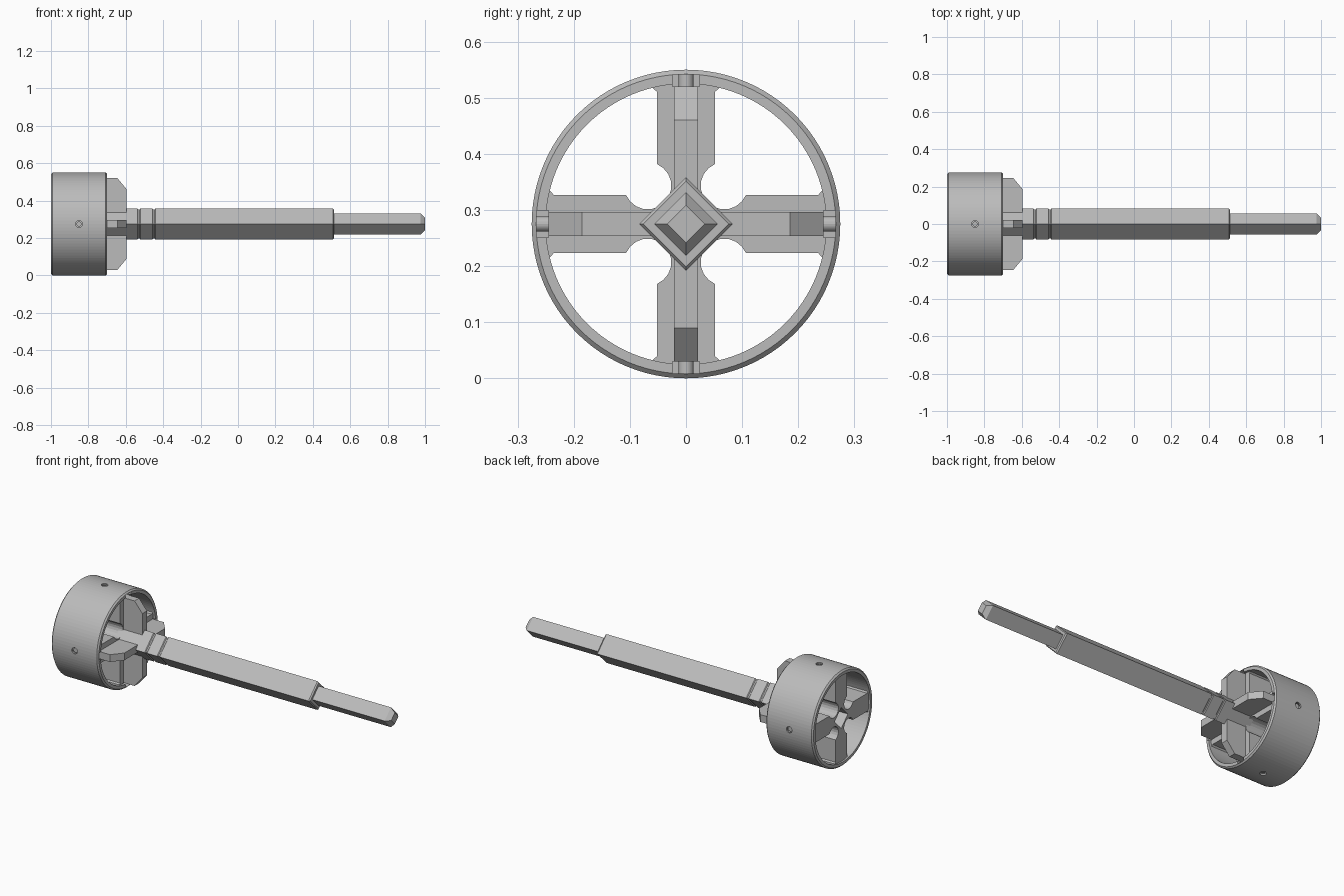
import bpy, bmesh
from math import cos, sin, pi, atan2, radians
from mathutils import Matrix, Vector

if "Cube" in bpy.data.objects:
    bpy.data.objects.remove(bpy.data.objects["Cube"])

AXIS = Matrix.Translation((0, 0, 0.275))
metal = bpy.data.materials.new("grey metal")
metal.use_nodes = True
GREY = (0.5, 0.5, 0.5, 1)
metal.diffuse_color = GREY
metal.node_tree.nodes["Principled BSDF"].inputs["Base Color"].default_value = GREY


def finish(name, bm, matrix=None):
    """Turn a bmesh into an object placed on the long axis."""
    bmesh.ops.recalc_face_normals(bm, faces=bm.faces)
    bm.transform(AXIS @ (matrix or Matrix()))
    mesh = bpy.data.meshes.new(name)
    bm.to_mesh(mesh)
    bm.free()
    mesh.materials.append(metal)
    obj = bpy.data.objects.new(name, mesh)
    bpy.context.collection.objects.link(obj)
    return obj


def loft(name, stations, sides, closed=False, matrix=None):
    """Sweep (x, radius) stations around the x axis."""
    bm = bmesh.new()
    rings = [[bm.verts.new((x, r * cos(2 * pi * i / sides), r * sin(2 * pi * i / sides)))
              for i in range(sides)] for x, r in stations]
    pairs = list(zip(rings, rings[1:]))
    if closed:
        pairs.append((rings[-1], rings[0]))
    else:
        bm.faces.new(rings[0])
        bm.faces.new(rings[-1])
    for a, b in pairs:
        for i in range(sides):
            j = (i + 1) % sides
            bm.faces.new((a[i], a[j], b[j], b[i]))
    return finish(name, bm, matrix)


def prism(name, points, direction, matrix=None):
    """Extrude a flat outline along a direction."""
    bm = bmesh.new()
    face = bm.faces.new([bm.verts.new(p) for p in points])
    ext = bmesh.ops.extrude_face_region(bm, geom=[face])
    bmesh.ops.translate(bm, vec=Vector(direction),
                        verts=[v for v in ext["geom"] if isinstance(v, bmesh.types.BMVert)])
    return finish(name, bm, matrix)


def cut(target, cutter):
    mod = target.modifiers.new("cut " + cutter.name, "BOOLEAN")
    mod.operation = "DIFFERENCE"
    mod.solver = "EXACT"
    mod.object = cutter
    cutter.hide_render = True
    cutter.hide_viewport = True


# Outer ring
ring = loft("outer_ring", [(-1, 0.25), (-1, 0.267), (-0.992, 0.275), (-0.708, 0.275),
                           (-0.7, 0.267), (-0.7, 0.25)], 96, closed=True)

# Cross-shaped hub with round notches between the spokes
half, c, rad = 0.052, 0.068, 0.042
start = atan2(half - c, 0.107 - c)
end = pi / 2 - start - 2 * pi
quarter = [(0.256, 0.064), (0.246, 0.064), (0.236, half), (0.107, half)]
quarter += [(c + rad * cos(a), c + rad * sin(a))
            for a in (start + (end - start) * i / 12 for i in range(1, 12))]
quarter += [(half, 0.107), (half, 0.236), (0.064, 0.246), (0.064, 0.256)]
outline = []
for k in range(4):
    for y, z in quarter:
        a = k * pi / 2
        outline.append((-0.99, y * cos(a) - z * sin(a), y * sin(a) + z * cos(a)))
hub = prism("cross_hub", outline, (0.275, 0, 0))
cut(hub, loft("socket_cutter", [(-1.1, 0.06), (-0.75, 0.06)], 4))

# Square shaft with two grooves and a stepped, chamfered tip
stations = [(-0.74, 0.083)]
for x in (-0.53, -0.45):
    stations += [(x - 0.008, 0.083), (x - 0.004, 0.077), (x + 0.004, 0.077), (x + 0.008, 0.083)]
stations += [(0.507, 0.083), (0.514, 0.076), (0.514, 0.057), (0.975, 0.057), (1, 0.033)]
loft("square_shaft", stations, 4)

# Jaw fins, screws, screw holes and end slots on each spoke
fin_side = [(-0.76, 0.03), (-0.76, 0.245), (-0.645, 0.245), (-0.595, 0.185), (-0.595, 0.03)]
slot_side = [(-0.9, 0.245), (-0.9, 0.266), (-0.6, 0.266), (-0.6, 0.245)]
for k, side in enumerate(("top", "front", "bottom", "back")):
    turn = Matrix.Rotation(k * pi / 2, 4, "X")
    radial = turn @ Matrix.Translation((-0.85, 0, 0)) @ Matrix.Rotation(-pi / 2, 4, "Y")
    prism(side + "_jaw_fin", [(x, -0.021, z) for x, z in fin_side], (0, 0.042, 0), turn)
    loft(side + "_screw", [(0.22, 0.013), (0.266, 0.013)], 20, matrix=radial)
    hole = loft(side + "_hole_cutter", [(0.24, 0.018), (0.3, 0.018)], 24, matrix=radial)
    slot = prism(side + "_slot_cutter", [(x, -0.024, z) for x, z in slot_side], (0, 0.048, 0), turn)
    cut(ring, hole)
    cut(ring, slot)
    cut(hub, slot)

# Smooth the round parts, keeping edges crisp
for obj in bpy.context.view_layer.objects:
    obj.select_set(obj == ring or obj.name.endswith("_screw"))
bpy.context.view_layer.objects.active = ring
bpy.ops.object.shade_smooth_by_angle(angle=radians(30))
